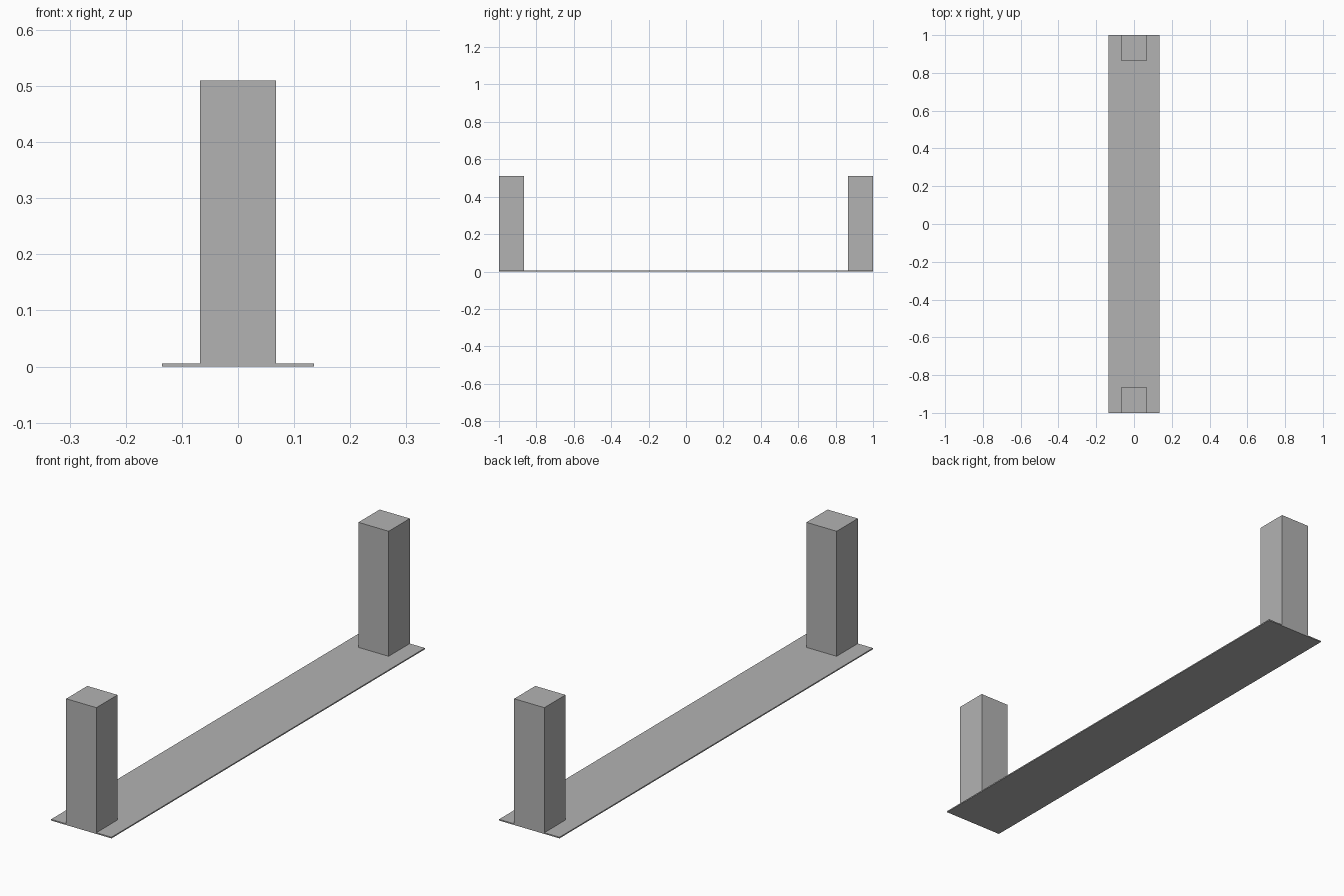
import bpy

# Remove the default cube
cube = bpy.data.objects.get("Cube")
if cube:
    bpy.data.objects.remove(cube, do_unlink=True)

# Single plain grey
grey = bpy.data.materials.new("plain grey")
grey.use_nodes = True
colour = (0.45, 0.45, 0.45, 1)
grey.diffuse_color = colour
grey.node_tree.nodes["Principled BSDF"].inputs["Base Color"].default_value = colour

PLATE_WIDTH = 0.27
PLATE_THICKNESS = 0.005
POST_WIDTH = PLATE_WIDTH / 2
POST_TOP = 0.51


def box(name, size, y, bottom):
    """Add a flat-faced box resting at the given height."""
    bpy.ops.mesh.primitive_cube_add(size=1, location=(0, y, bottom + size[2] / 2))
    obj = bpy.context.object
    obj.name = name
    obj.scale = size
    bpy.ops.object.transform_apply(location=False, rotation=False, scale=True)
    obj.data.materials.append(grey)
    return obj


# Long thin floor plate
box("base_plate", (PLATE_WIDTH, 2, PLATE_THICKNESS), 0, 0)

# Square post flush with each end of the plate
for name, side in (("front_post", -1), ("back_post", 1)):
    box(name, (POST_WIDTH, POST_WIDTH, POST_TOP - PLATE_THICKNESS),
        side * (1 - POST_WIDTH / 2), PLATE_THICKNESS)
